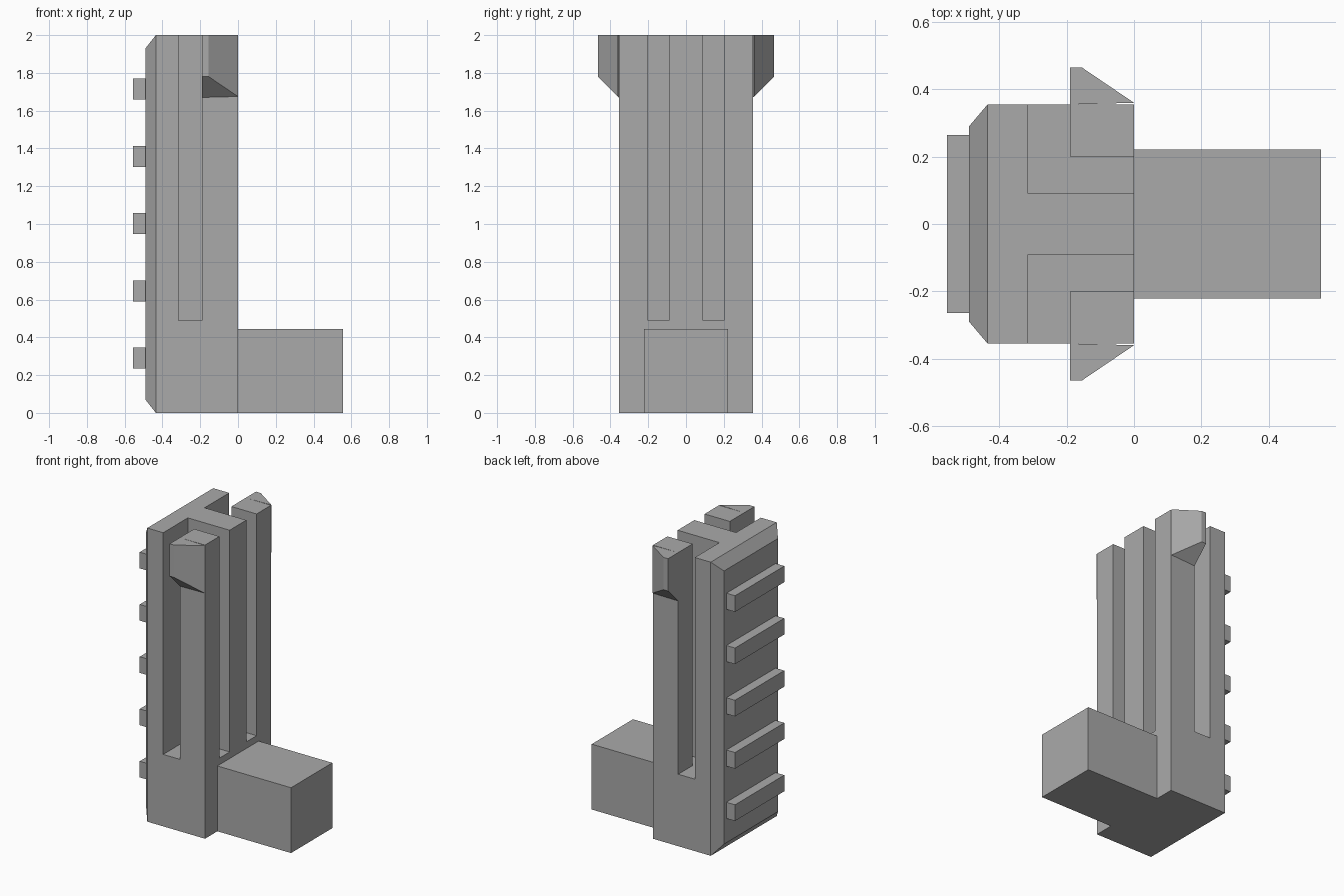
import bpy
import bmesh

cube = bpy.data.objects.get("Cube")
if cube:
    bpy.data.objects.remove(cube, do_unlink=True)

grey = bpy.data.materials.new("plain grey")
grey.use_nodes = True
colour = (0.4, 0.4, 0.4, 1)
grey.diffuse_color = colour
grey.node_tree.nodes["Principled BSDF"].inputs["Base Color"].default_value = colour


def make_object(name, bm):
    bmesh.ops.recalc_face_normals(bm, faces=bm.faces)
    mesh = bpy.data.meshes.new(name)
    bm.to_mesh(mesh)
    bm.free()
    mesh.materials.append(grey)
    obj = bpy.data.objects.new(name, mesh)
    bpy.context.collection.objects.link(obj)
    return obj


def prism(name, outline, z0, z1):
    """Extrude an (x, y) outline upward from z0 to z1."""
    bm = bmesh.new()
    face = bm.faces.new([bm.verts.new((x, y, z0)) for x, y in outline])
    top = bmesh.ops.extrude_face_region(bm, geom=[face])["geom"]
    for v in top:
        if isinstance(v, bmesh.types.BMVert):
            v.co.z = z1
    return make_object(name, bm)


def box(name, x0, x1, y0, y1, z0, z1):
    return prism(name, [(x0, y0), (x1, y0), (x1, y1), (x0, y1)], z0, z1)


HEIGHT, HALF = 2.0, 0.355
BACK, SHOULDER = -0.49, -0.435
SLOT_FLOOR = 0.49

# Main block: its rear face is pulled out into a chamfered panel
bm = bmesh.new()
rear = bm.faces.new([bm.verts.new((SHOULDER, y, z)) for y, z in
                     ((-HALF, 0), (HALF, 0), (HALF, HEIGHT), (-HALF, HEIGHT))])
front = bmesh.ops.extrude_face_region(bm, geom=[rear], use_keep_orig=True)["geom"]
for v in front:
    if isinstance(v, bmesh.types.BMVert):
        v.co.x = 0
panel = bmesh.ops.extrude_discrete_faces(bm, faces=[rear])["faces"][0]
for v in panel.verts:
    v.co.x = BACK
    v.co.y *= 0.29 / HALF
    v.co.z = 0.07 if v.co.z < 1 else 1.93
body = make_object("main_block", bm)

# L-shaped slots that free the two spring arms
for side in (-1, 1):
    outline = [(-0.315, 0.5), (-0.315, 0.09), (0.1, 0.09),
               (0.1, 0.2), (-0.19, 0.2), (-0.19, 0.5)]
    cutter = prism("slot_cutter", [(x, side * y) for x, y in outline],
                   SLOT_FLOOR, HEIGHT + 0.1)
    cutter.hide_render = True
    mod = body.modifiers.new("slot", "BOOLEAN")
    mod.operation, mod.solver, mod.object = "DIFFERENCE", "EXACT", cutter
    bpy.context.view_layer.objects.active = body
    bpy.ops.object.modifier_apply(modifier=mod.name)
    bpy.data.objects.remove(cutter, do_unlink=True)

# Catches at the arm tips, with an underside sloping in to the arm
for side, label in ((-1, "right"), (1, "left")):
    outline = [(-0.19, HALF), (-0.19, 0.465), (-0.155, 0.465), (0, 0.36)]
    catch = prism(label + "_catch", [(x, side * y) for x, y in outline], 1.67, HEIGHT)
    for v in catch.data.vertices:
        if v.co.z < 1.9:
            v.co.z += abs(v.co.y) - HALF

# Foot block
box("foot", 0, 0.555, -0.222, 0.222, 0, 0.445)

# Grip ridges on the rear panel
for i in range(5):
    z = 0.29 + i * 0.356
    box(f"grip_ridge_{i + 1}", -0.555, BACK, -0.265, 0.265, z - 0.055, z + 0.055)
